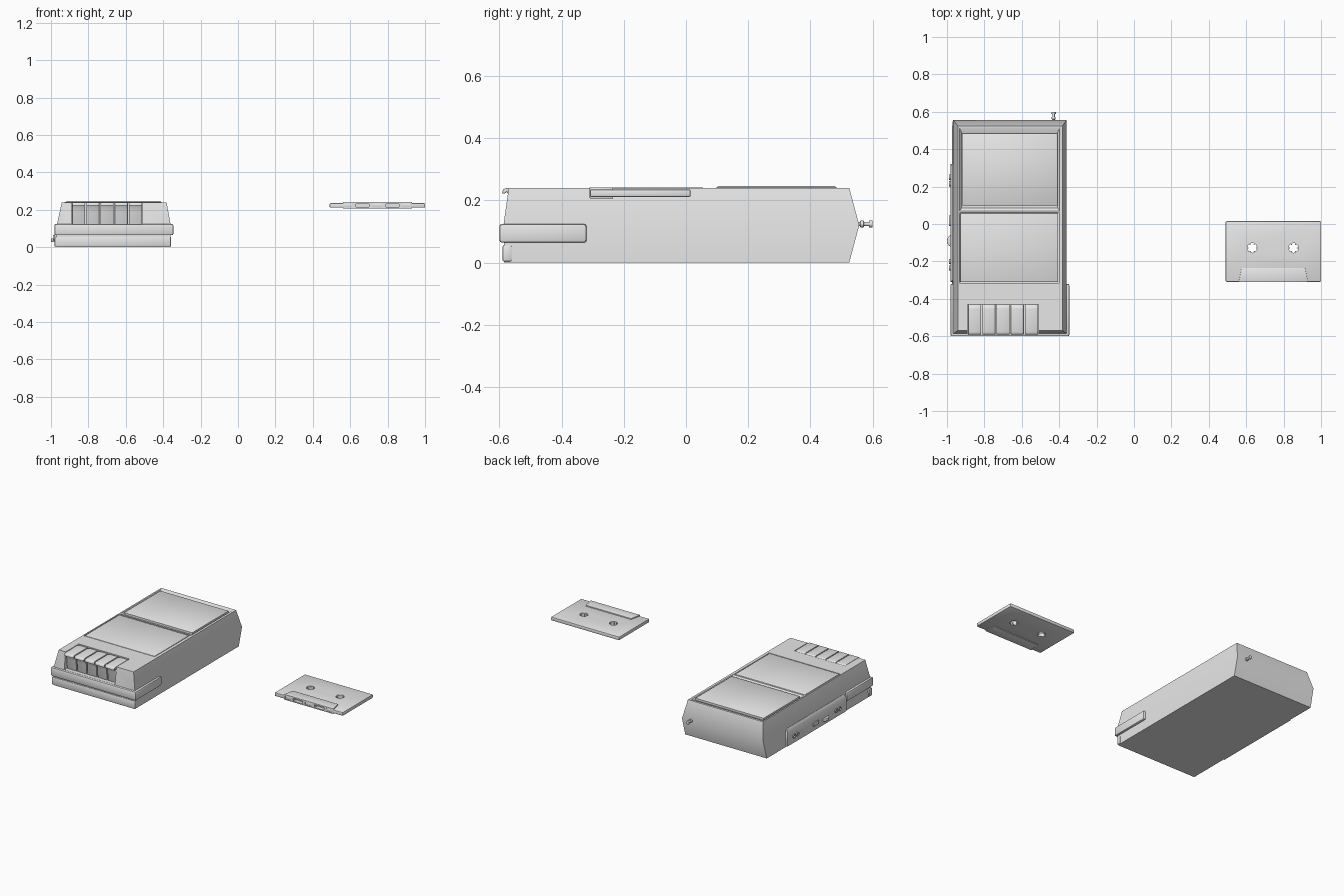
import bpy, bmesh, math
from mathutils import Matrix, Vector

if "Cube" in bpy.data.objects:
    bpy.data.objects.remove(bpy.data.objects["Cube"])

grey = bpy.data.materials.new("plain_grey")
grey.use_nodes = True
grey.diffuse_color = (0.8, 0.8, 0.8, 1)
grey.node_tree.nodes["Principled BSDF"].inputs["Base Color"].default_value = (0.8, 0.8, 0.8, 1)


def finish(name, bm, bevel=0, segments=2):
    if bevel:
        sharp = [e for e in bm.edges if e.calc_face_angle(0) > 0.3]
        bmesh.ops.bevel(bm, geom=sharp, offset=bevel, segments=segments,
                        affect='EDGES', profile=0.5, clamp_overlap=True)
    bmesh.ops.recalc_face_normals(bm, faces=bm.faces)
    mesh = bpy.data.meshes.new(name)
    bm.to_mesh(mesh)
    bm.free()
    mesh.materials.append(grey)
    ob = bpy.data.objects.new(name, mesh)
    bpy.context.collection.objects.link(ob)
    return ob


def box(name, x, y, z, bevel=0, segments=2):
    bm = bmesh.new()
    bmesh.ops.create_cube(bm, size=1)
    for v in bm.verts:
        v.co = Vector([(r[0] + r[1]) / 2 + c * (r[1] - r[0]) for c, r in zip(v.co, (x, y, z))])
    return finish(name, bm, bevel, segments)


def loft(name, sections, bevel=0):
    """Stack rectangles given as (z, x0, x1, y0, y1)."""
    bm = bmesh.new()
    rings = []
    for z, x0, x1, y0, y1 in sections:
        rings.append([bm.verts.new(p) for p in ((x0, y0, z), (x1, y0, z), (x1, y1, z), (x0, y1, z))])
    for a, b in zip(rings, rings[1:]):
        for i in range(4):
            j = (i + 1) % 4
            bm.faces.new((a[i], a[j], b[j], b[i]))
    bm.faces.new(rings[0])
    bm.faces.new(rings[-1])
    return finish(name, bm, bevel)


def extrude(name, points, axis, start, end, bevel=0):
    """Extrude a 2D outline along x or z."""
    bm = bmesh.new()
    place = (lambda p, t: (t, p[0], p[1])) if axis == 'X' else (lambda p, t: (p[0], p[1], t))
    face = bm.faces.new([bm.verts.new(place(p, start)) for p in points])
    new = bmesh.ops.extrude_face_region(bm, geom=[face])["geom"]
    shift = Vector(place((0, 0), end - start))
    bmesh.ops.translate(bm, vec=shift, verts=[v for v in new if isinstance(v, bmesh.types.BMVert)])
    return finish(name, bm, bevel)


def cylinder(name, centre, radius, depth, axis='Z', sides=24, bevel=0):
    bm = bmesh.new()
    turn = {'X': Matrix.Rotation(math.pi / 2, 4, 'Y'),
            'Y': Matrix.Rotation(math.pi / 2, 4, 'X'), 'Z': Matrix()}[axis]
    bmesh.ops.create_cone(bm, cap_ends=True, segments=sides, radius1=radius, radius2=radius,
                          depth=depth, matrix=Matrix.Translation(centre) @ turn)
    return finish(name, bm, bevel)


def cut(ob, cutters):
    for c in cutters:
        m = ob.modifiers.new("cut", 'BOOLEAN')
        m.operation, m.solver, m.object = 'DIFFERENCE', 'EXACT', c
    bpy.context.view_layer.update()
    dg = bpy.context.evaluated_depsgraph_get()
    mesh = bpy.data.meshes.new_from_object(ob.evaluated_get(dg))
    ob.modifiers.clear()
    ob.data = mesh
    for c in cutters:
        bpy.data.objects.remove(c)


# Recorder casing
KX0, KX1 = -0.89, -0.51
casing = loft("casing", [
    (0, -0.972, -0.362, -0.585, 0.525),
    (0.12, -0.968, -0.36, -0.587, 0.557),
    (0.24, -0.942, -0.382, -0.57, 0.525)], 0.008)
cut(casing, [
    box("key_well_cutter", (KX0, KX1), (-0.7, -0.43), (0.125, 0.3)),
    box("door_cutter", (-0.934, -0.402), (-0.315, 0.062), (0.225, 0.3)),
    loft("panel_cutter", [(0.228, -0.922, -0.408, 0.085, 0.49),
                          (0.24, -0.932, -0.398, 0.07, 0.51),
                          (0.26, -0.932, -0.398, 0.07, 0.51)])])
box("cassette_door", (-0.93, -0.406), (-0.311, 0.058), (0.215, 0.241), 0.004)
loft("speaker_panel", [(0.22, -0.92, -0.41, 0.098, 0.484),
                       (0.242, -0.92, -0.41, 0.098, 0.484),
                       (0.246, -0.914, -0.416, 0.104, 0.478)])

# Bumper wrapping the front and its corners
extrude("front_bumper", [(-0.982, -0.6), (-0.346, -0.6), (-0.346, -0.32), (-0.38, -0.32),
                         (-0.38, -0.56), (-0.95, -0.56), (-0.95, -0.32), (-0.982, -0.32)],
        'Z', 0.064, 0.124, 0.008)
box("base_lip", (-0.98, -0.358), (-0.59, -0.56), (0.003, 0.056), 0.006)

# Piano keys with overhanging lips
key_profile = [(-0.43, 0.12), (-0.43, 0.233), (-0.45, 0.24), (-0.575, 0.24), (-0.588, 0.236),
               (-0.592, 0.222), (-0.582, 0.222), (-0.575, 0.228), (-0.562, 0.19), (-0.558, 0.12)]
pitch = (KX1 - KX0) / 5
for i in range(5):
    x = KX0 + i * pitch
    extrude(f"key_{i + 1}", key_profile, 'X', x + 0.003, x + pitch - 0.003, 0.003)

# Socket panel and controls on the side
loft("socket_panel", [(0.004, -0.982, -0.95, -0.31, 0.32),
                      (0.1, -0.982, -0.95, -0.31, 0.32),
                      (0.118, -0.97, -0.95, -0.3, 0.31)], 0.004)
cylinder("volume_wheel", (-0.965, -0.09, 0.037), 0.035, 0.02, 'Z', 32, 0.003)
for i, y in enumerate((0.25, 0.215, -0.2, -0.235)):
    socket = cylinder(f"socket_{i + 1}", (-0.982, y, 0.05), 0.014, 0.014, 'X', 20)
    cut(socket, [cylinder("socket_cutter", (-0.989, y, 0.05), 0.008, 0.016, 'X', 16)])
box("side_switch", (-0.99, -0.97), (-0.01, 0.045), (0.035, 0.06), 0.003)

# Plug at the back
for name, y, radius, length in (("plug_stem", 0.57, 0.007, 0.05),
                                ("plug_collar", 0.566, 0.011, 0.012),
                                ("plug_tip", 0.594, 0.012, 0.012)):
    cylinder(name, (-0.43, y, 0.124), radius, length, 'Y', 20, 0.002)

# Loose cassette
HUBS, HY = (0.632, 0.853), -0.128


def hub_cutters():
    return [cylinder("hub_cutter", (x, HY, 0.222), 0.026, 0.2) for x in HUBS]


shell = box("cassette_shell", (0.49, 1.0), (-0.309, 0.015), (0.211, 0.235), 0.005)
ridge = extrude("cassette_ridge", [(0.56, -0.31), (0.93, -0.31), (0.915, -0.235), (0.575, -0.235)],
                'Z', 0.206, 0.242, 0.002)
cut(shell, hub_cutters() + [box("slot_cutter", (x - w, x + w), (-0.4, -0.285), (0.214, 0.232))
                            for x, w in ((0.665, 0.035), (0.825, 0.035))])
cut(ridge, [box("slot_cutter", (x - w, x + w), (-0.4, -0.285), (0.214, 0.233))
            for x, w in ((0.59, 0.02), (0.665, 0.035), (0.745, 0.025), (0.825, 0.035), (0.9, 0.02))])

# Toothed hubs
for side, x in zip(("right", "left"), HUBS):
    bm = bmesh.new()
    for i in range(6):
        turn = Matrix.Rotation(i * math.pi / 3, 4, 'Z')
        place = Matrix.Translation((x, HY, 0.223)) @ turn @ Matrix.Translation((0.0235, 0, 0))
        bmesh.ops.create_cube(bm, size=1, matrix=place @ Matrix.Diagonal((0.009, 0.006, 0.02, 1)))
    finish(f"{side}_hub_teeth", bm)

# Smooth shading with sharp edges kept
bpy.ops.object.select_all(action='DESELECT')
for ob in bpy.context.collection.objects:
    if ob.type == 'MESH':
        ob.select_set(True)
        bpy.context.view_layer.objects.active = ob
bpy.ops.object.shade_smooth_by_angle(angle=math.radians(35))
